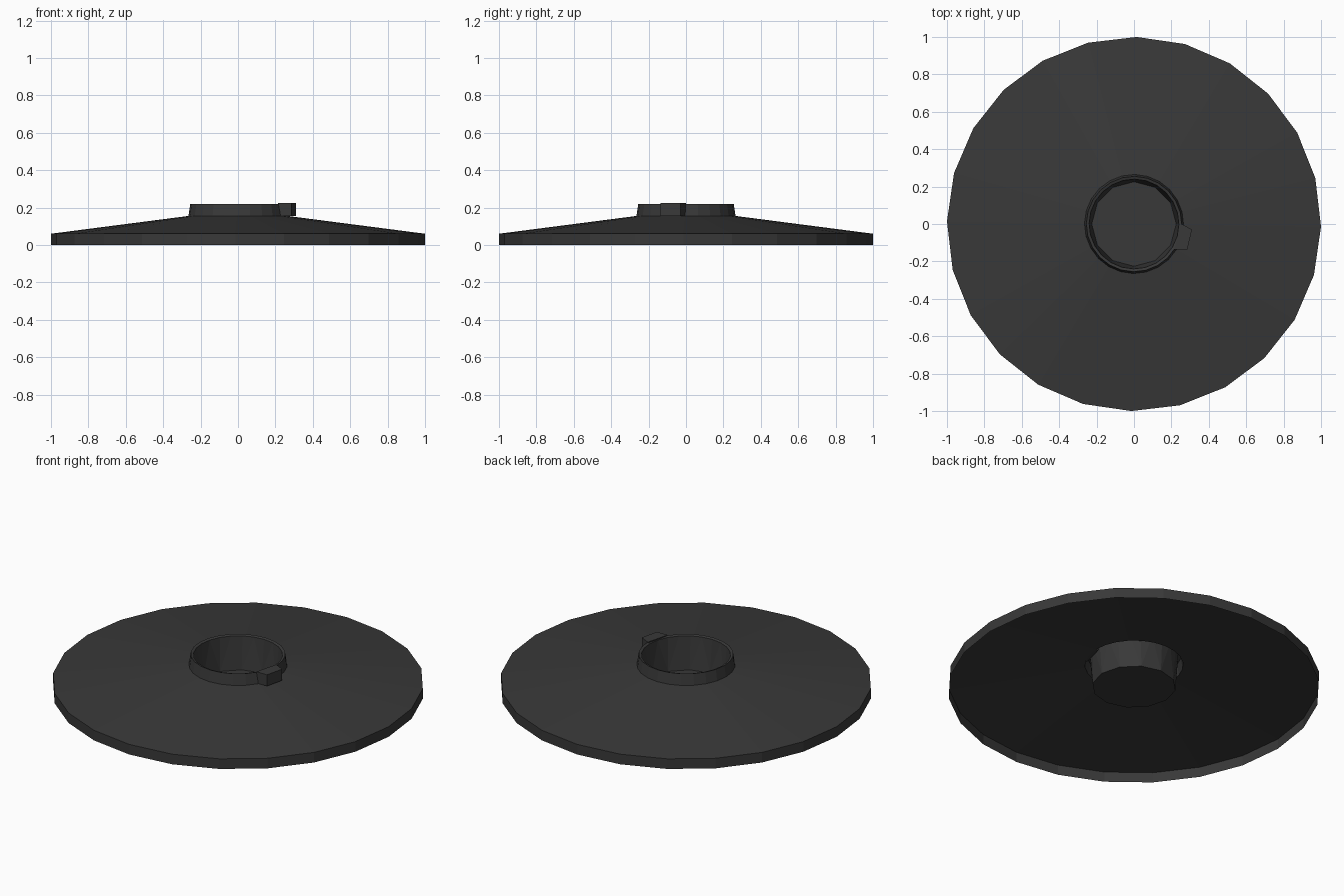
import bpy, bmesh, math

if "Cube" in bpy.data.objects:
    bpy.data.objects.remove(bpy.data.objects["Cube"])

mat = bpy.data.materials.new("dark_grey")
mat.diffuse_color = (0.040, 0.040, 0.040, 1)
mat.use_nodes = True
mat.node_tree.nodes["Principled BSDF"].inputs["Base Color"].default_value = mat.diffuse_color


def finish(bm, name):
    me = bpy.data.meshes.new(name)
    bm.to_mesh(me)
    bm.free()
    me.materials.append(mat)
    ob = bpy.data.objects.new(name, me)
    bpy.context.collection.objects.link(ob)
    return ob


def ring(bm, r, z, n, offset=0.0):
    return [bm.verts.new((r * math.cos(offset + math.tau * i / n),
                          r * math.sin(offset + math.tau * i / n), z)) for i in range(n)]


def skin(bm, a, b):
    n = len(a)
    for i in range(n):
        j = (i + 1) % n
        bm.faces.new((a[i], a[j], b[j], b[i]))


# Open-bottomed shell: rim, shallow cone, collar and lip
N = 24
turn = math.radians(-0.8)
bm = bmesh.new()
profile = [(1.0, 0.0), (1.0, 0.06), (0.265, 0.155), (0.255, 0.22), (0.24, 0.215)]
rings = [ring(bm, r, z, N, turn) for r, z in profile]
for a, b in zip(rings, rings[1:]):
    skin(bm, a, b)
finish(bm, "cone_shell")

# Socket cup hanging inside the collar, down to a 12-sided floor
bm = bmesh.new()
top = ring(bm, 0.24, 0.215, N, turn)
low = ring(bm, 0.226, 0.02, N // 2)
for i in range(N // 2):
    j = (i + 1) % (N // 2)
    t0, t1, t2 = top[2 * i], top[2 * i + 1], top[(2 * i + 2) % N]
    bm.faces.new((t0, t1, low[i]))
    bm.faces.new((t1, low[j], low[i]))
    bm.faces.new((t1, t2, low[j]))
bm.faces.new(low)
finish(bm, "socket_cup")

# Small locating tab on the collar
bm = bmesh.new()
outline = [(0.25, 0.0), (0.265, -0.005), (0.31, -0.03), (0.285, -0.135), (0.215, -0.135)]
base = bm.faces.new([bm.verts.new((x, y, 0.156)) for x, y in outline])
ext = bmesh.ops.extrude_face_region(bm, geom=[base], use_keep_orig=True)
for v in ext["geom"]:
    if isinstance(v, bmesh.types.BMVert):
        v.co.z = 0.223
bmesh.ops.recalc_face_normals(bm, faces=bm.faces)
finish(bm, "locating_tab")
